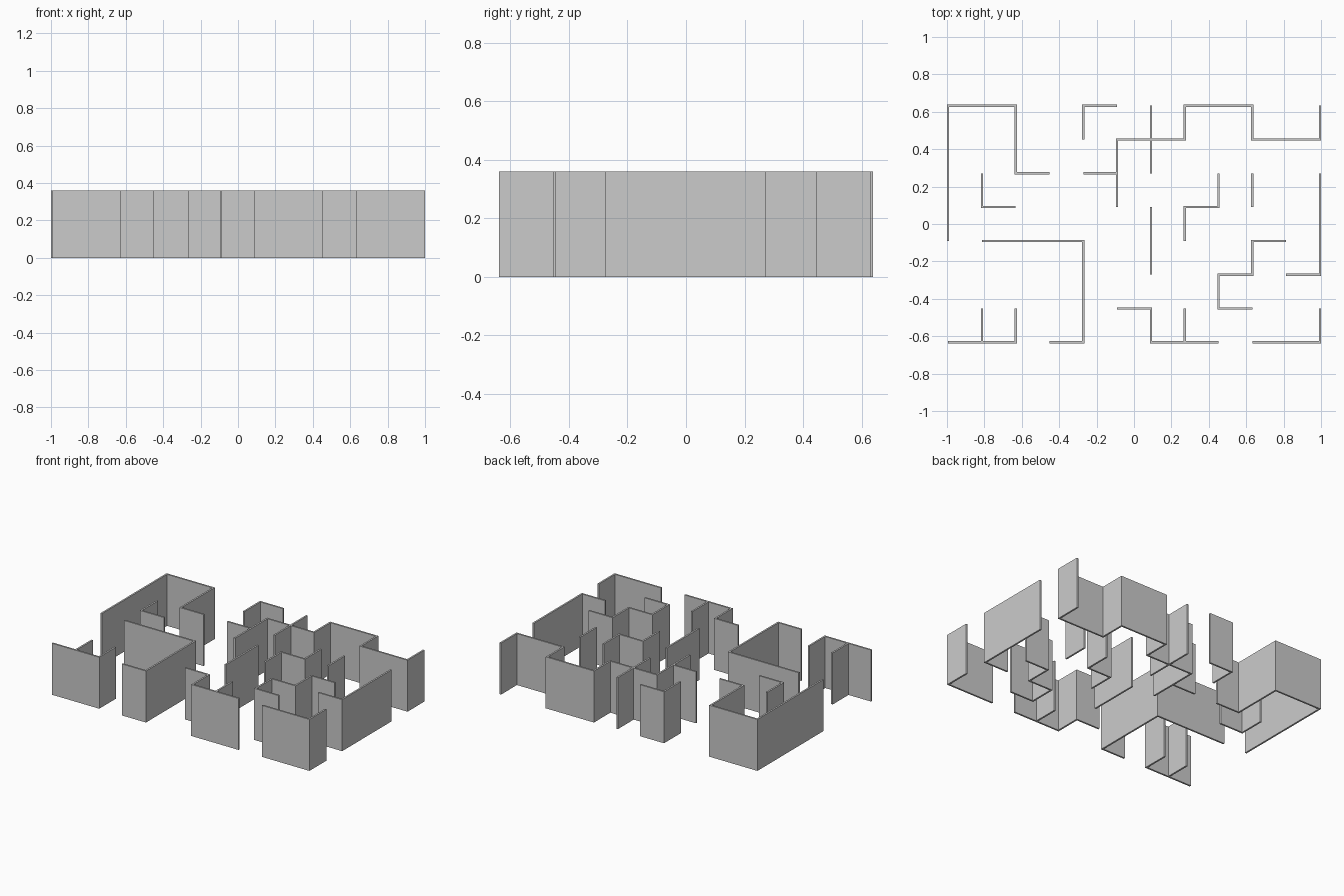
import bpy
from mathutils import Vector

if "Cube" in bpy.data.objects:
    bpy.data.objects.remove(bpy.data.objects["Cube"])

T = 0.012                 # wall thickness
P = (2 - T) / 11          # maze cell size (11 x 7 cells)
H = 0.36                  # wall height


def wall(name, cells):
    """Upright wall of constant thickness along grid points, mitred at bends."""
    pts = [Vector(((i - 5.5) * P, (j - 3.5) * P)) for i, j in cells]
    dirs = [(b - a).normalized() for a, b in zip(pts, pts[1:])]
    left, right = [], []
    for k, p in enumerate(pts):
        touching = dirs[max(k - 1, 0):k + 1]
        normals = [Vector((-d.y, d.x)) for d in touching]
        # right-angle bends: the mitre offset is the sum of both normals
        off = sum(normals, Vector((0, 0))) * T / 2
        left.append(p + off)
        right.append(p - off)
    n = len(pts)
    ring = left + right
    verts = [(v.x, v.y, z) for z in (0, H) for v in ring]
    L0, R0, L1, R1 = 0, n, 2 * n, 3 * n
    faces = [(L0, R0, R1, L1), (R0 + n - 1, L0 + n - 1, L1 + n - 1, R1 + n - 1)]
    for k in range(n - 1):
        m = k + 1
        faces += [(L1 + k, R1 + k, R1 + m, L1 + m),    # top
                  (L0 + k, L0 + m, R0 + m, R0 + k),    # bottom
                  (L0 + k, L1 + k, L1 + m, L0 + m),    # left side
                  (R0 + k, R0 + m, R1 + m, R1 + k)]    # right side
    mesh = bpy.data.meshes.new(name)
    mesh.from_pydata(verts, [], faces)
    mesh.update()
    bpy.context.collection.objects.link(bpy.data.objects.new(name, mesh))


# Back and left outer walls
wall("left_outer_wall", [(0, 3), (0, 7), (2, 7), (2, 5), (3, 5)])
wall("back_corner_wall", [(4, 6), (4, 7), (5, 7)])
wall("back_outer_wall", [(5, 4), (5, 6), (7, 6), (7, 7), (9, 7), (9, 6), (11, 6), (11, 7)])
wall("back_side_stub", [(4, 5), (5, 5)])
wall("back_cross_wall", [(6, 7), (6, 5)])

# Inner walls
wall("left_inner_corner", [(1, 5), (1, 4), (2, 4)])
wall("right_inner_zigzag", [(7, 3), (7, 4), (8, 4), (8, 5)])
wall("right_inner_post", [(9, 4), (9, 5)])
wall("centre_wall", [(6, 2), (6, 4)])
wall("right_step_wall", [(10, 3), (9, 3), (9, 2), (8, 2), (8, 1), (9, 1)])

# Right and front outer walls
wall("right_outer_wall", [(10, 2), (11, 2), (11, 5)])
wall("front_hook_wall", [(1, 3), (4, 3), (4, 0), (3, 0)])
wall("front_left_wall", [(0, 0), (2, 0), (2, 1)])
wall("front_left_stub", [(1, 0), (1, 1)])
wall("front_step_wall", [(5, 1), (6, 1), (6, 0), (8, 0)])
wall("front_step_stub", [(7, 0), (7, 1)])
wall("front_right_wall", [(9, 0), (11, 0), (11, 1)])
